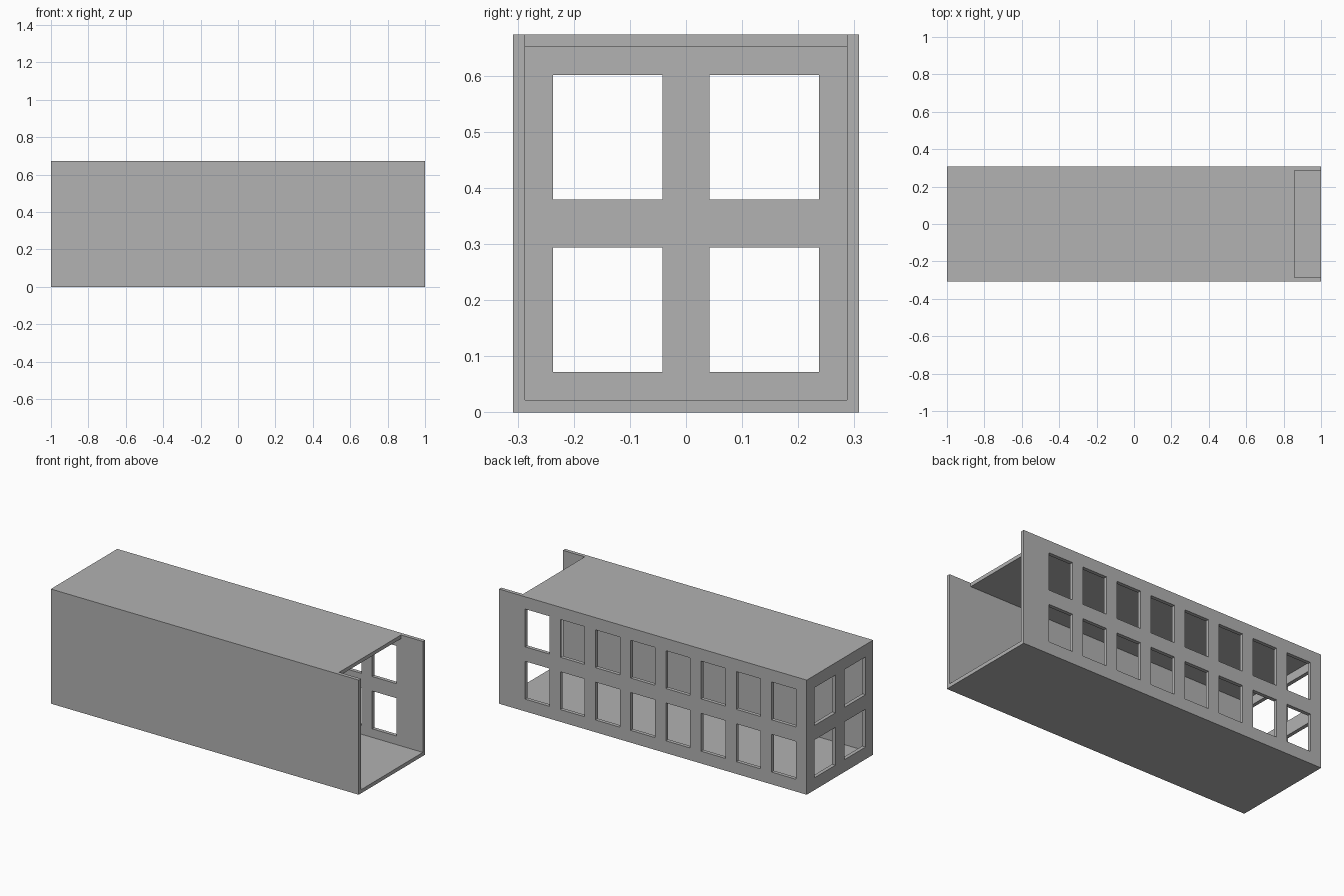
import bpy
import bmesh
from mathutils import Matrix, Vector

default = bpy.data.objects.get("Cube")
if default:
    bpy.data.objects.remove(default, do_unlink=True)

# Overall sizes
LENGTH, HALF_DEPTH, HEIGHT, WALL = 1.0, 0.308, 0.673, 0.0215
ROOF_END = 0.858
MARGIN = 0.071
SILLS = (0.072, 0.379)
WINDOW_HEIGHT = 0.222

# One plain grey for everything
grey = bpy.data.materials.new("wall grey")
grey.use_nodes = True
colour = (0.445, 0.445, 0.445, 1)
grey.diffuse_color = colour
grey.node_tree.nodes["Principled BSDF"].inputs["Base Color"].default_value = colour


def boxes(name, bounds):
    """Object made of separate boxes, each given by its low and high corner."""
    bm = bmesh.new()
    for low, high in bounds:
        low, high = Vector(low), Vector(high)
        place = Matrix.Translation((low + high) / 2) @ Matrix.Diagonal((*(high - low), 1))
        bmesh.ops.create_cube(bm, size=1, matrix=place)
    mesh = bpy.data.meshes.new(name)
    bm.to_mesh(mesh)
    bm.free()
    mesh.materials.append(grey)
    obj = bpy.data.objects.new(name, mesh)
    bpy.context.collection.objects.link(obj)
    return obj


def cut(target, name, bounds):
    """Subtract boxes from the target, then drop the cutter."""
    cutter = boxes(name, bounds)
    cutter.hide_render = True
    mod = target.modifiers.new(name, "BOOLEAN")
    mod.operation = "DIFFERENCE"
    mod.solver = "EXACT"
    mod.object = cutter
    bpy.context.view_layer.objects.active = target
    bpy.ops.object.modifier_apply(modifier=name)
    bpy.data.objects.remove(cutter, do_unlink=True)


# Solid block, hollowed out through its open end
shell = boxes("building_shell", [((-LENGTH, -HALF_DEPTH, 0), (LENGTH, HALF_DEPTH, HEIGHT))])
inner = HALF_DEPTH - WALL
cut(shell, "cavity", [((WALL - LENGTH, -inner, WALL), (LENGTH + 0.1, inner, HEIGHT - WALL))])

# Roof stops short of the open end
cut(shell, "roof_gap", [((ROOF_END, -inner, HEIGHT / 2), (LENGTH + 0.1, inner, HEIGHT + 0.1))])

# Two storeys of windows: eight bays in the back wall, two in the end wall
windows = []
for sill in SILLS:
    head = sill + WINDOW_HEIGHT
    for bay in range(8):
        x = MARGIN - LENGTH + bay * 0.2286
        windows.append(((x, inner - 0.02, sill), (x + 0.158, HALF_DEPTH + 0.05, head)))
    for y in (-0.237, 0.042):
        windows.append(((-LENGTH - 0.05, y, sill), (WALL - LENGTH + 0.02, y + 0.195, head)))
cut(shell, "windows", windows)
